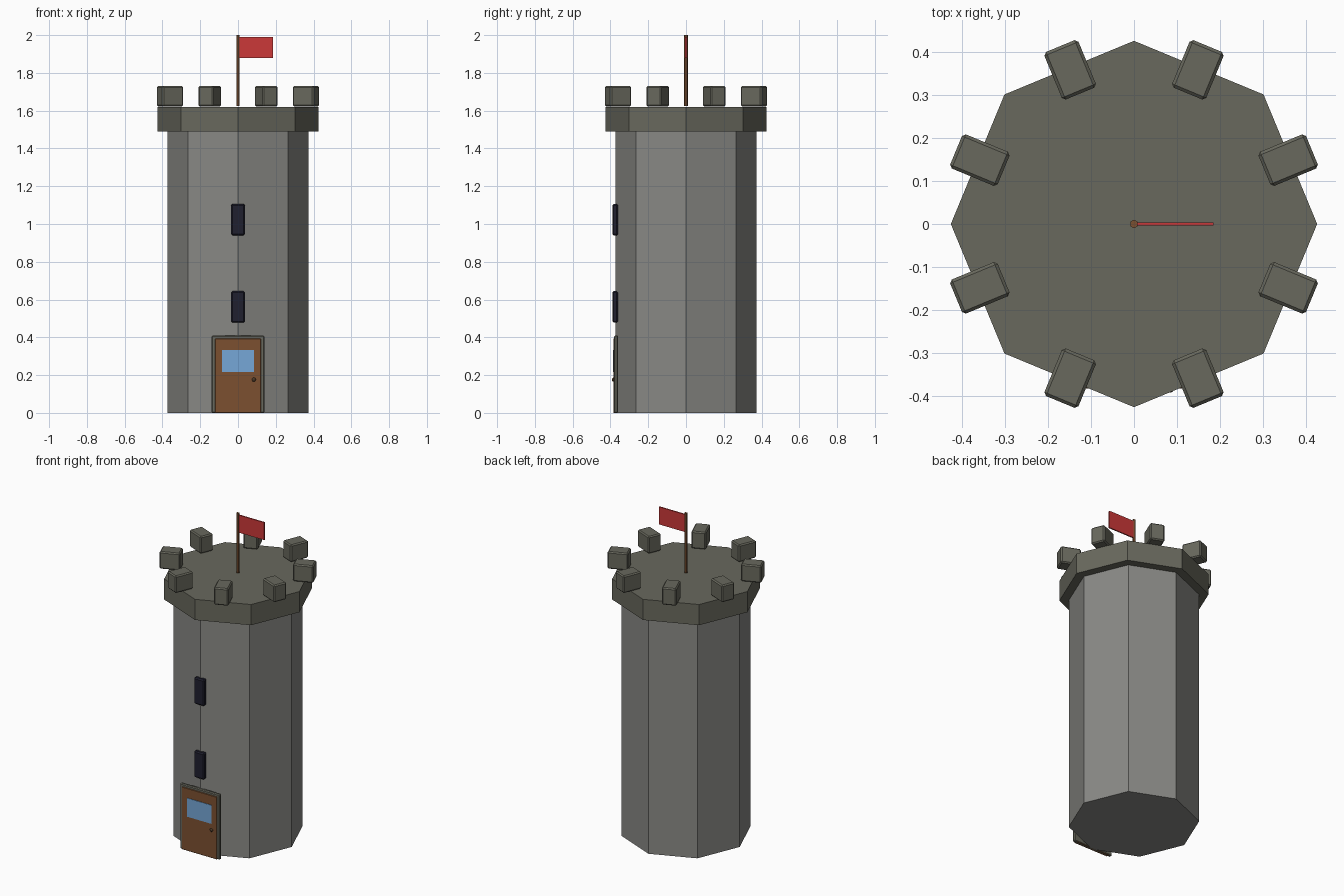
import bpy
import math

if "Cube" in bpy.data.objects:
    bpy.data.objects.remove(bpy.data.objects["Cube"], do_unlink=True)


def material(name, r, g, b):
    m = bpy.data.materials.new(name)
    m.use_nodes = True
    m.diffuse_color = (r, g, b, 1)
    m.node_tree.nodes["Principled BSDF"].inputs["Base Color"].default_value = (r, g, b, 1)
    return m


wall_grey = material("wall grey", 0.25, 0.25, 0.235)
trim_stone = material("trim stone", 0.14, 0.14, 0.11)
wood = material("wood brown", 0.2, 0.08, 0.03)
knob_metal = material("knob dark brown", 0.07, 0.04, 0.02)
glass = material("glass blue", 0.18, 0.39, 0.68)
slit_dark = material("slit dark navy", 0.014, 0.014, 0.028)
flag_red = material("flag red", 0.6, 0.04, 0.04)


def finish(name, mat, bevel=0):
    ob = bpy.context.object
    ob.name = name
    ob.data.materials.append(mat)
    if bevel:
        mod = ob.modifiers.new("edge bevel", 'BEVEL')
        mod.width = bevel
        mod.segments = 1
    return ob


def box(name, mat, x, y, z, bevel=0):
    """Box from (low, high) ranges on each axis."""
    bpy.ops.mesh.primitive_cube_add(size=1, location=[sum(r) / 2 for r in (x, y, z)])
    ob = bpy.context.object
    ob.scale = [r[1] - r[0] for r in (x, y, z)]
    bpy.ops.object.transform_apply(location=False, rotation=False, scale=True)
    return finish(name, mat, bevel)


def prism(name, mat, sides, radius, low, high):
    bpy.ops.mesh.primitive_cylinder_add(vertices=sides, radius=radius, depth=high - low,
                                        location=(0, 0, (low + high) / 2))
    return finish(name, mat)


# Tower body and overhanging platform
prism("tower_wall", wall_grey, 8, 0.373, 0, 1.49)
prism("platform", trim_stone, 8, 0.427, 1.49, 1.62)

# Ring of battlement blocks, each pointing outwards
for i in range(8):
    a = math.radians(22.5 + 45 * i)
    block = box(f"battlement_{i + 1}", trim_stone, (-0.06, 0.06), (-0.043, 0.043),
                (1.622, 1.73), bevel=0.007)
    block.location.x = 0.389 * math.cos(a)
    block.location.y = 0.389 * math.sin(a)
    block.rotation_euler.z = a

# Flag on its pole
prism("flag_pole", wood, 6, 0.01, 1.625, 2.0)
box("flag", flag_red, (0.004, 0.185), (-0.004, 0.004), (1.88, 1.99))

# Arrow slits above the door
for name, low in (("lower_slit", 0.478), ("upper_slit", 0.94)):
    box(name, slit_dark, (-0.036, 0.036), (-0.39, -0.36), (low, low + 0.166), bevel=0.007)

# Door with frame, pane and knob
box("door_frame", trim_stone, (-0.139, 0.139), (-0.38, -0.36), (0, 0.41), bevel=0.005)
box("door", wood, (-0.121, 0.121), (-0.384, -0.362), (0, 0.393), bevel=0.002)
box("door_pane", glass, (-0.085, 0.085), (-0.387, -0.382), (0.216, 0.333))
bpy.ops.mesh.primitive_uv_sphere_add(segments=12, ring_count=8, radius=0.011,
                                     location=(0.084, -0.382, 0.176))
finish("door_knob", knob_metal)
bpy.ops.object.shade_smooth()
